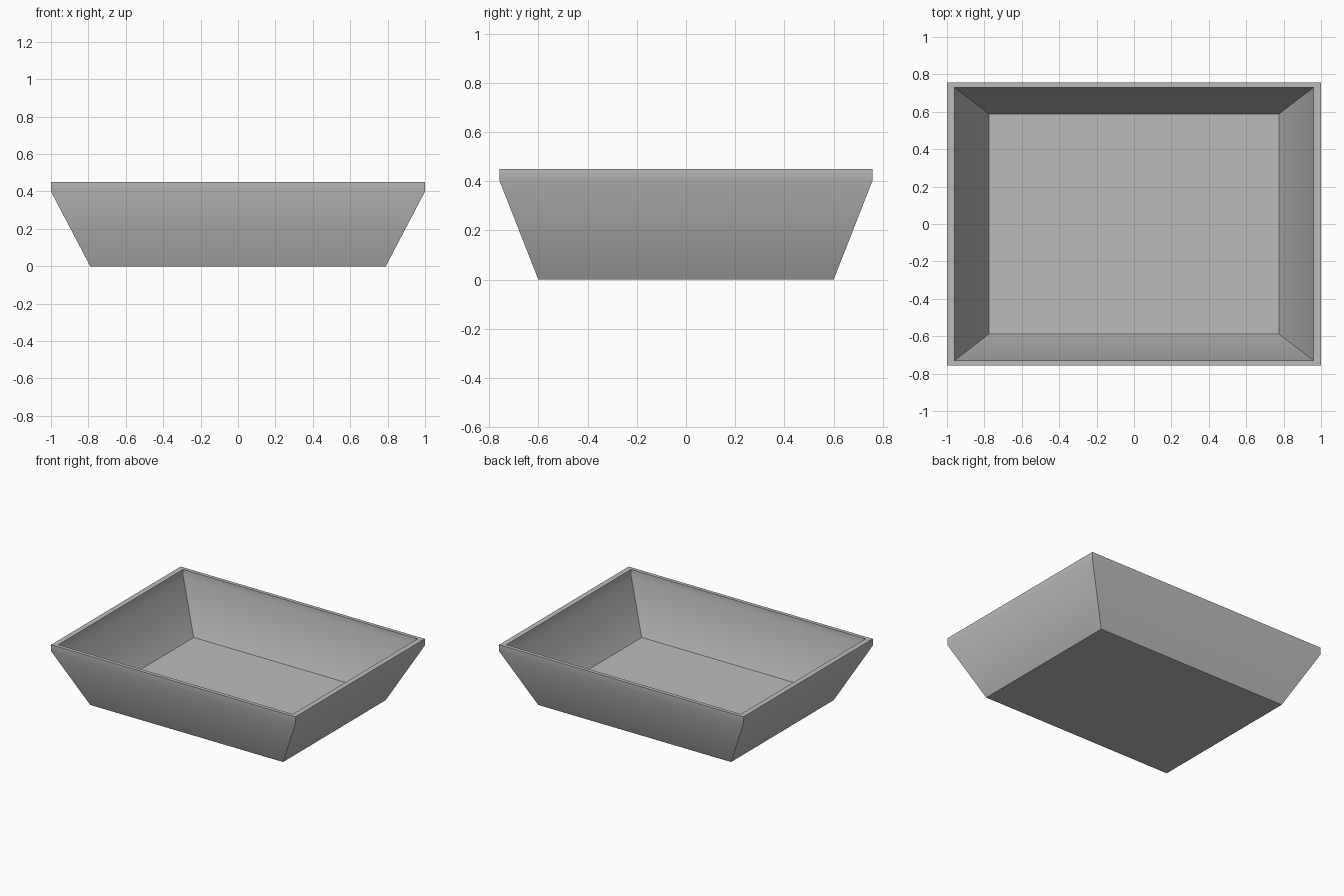
import bpy
import bmesh

cube = bpy.data.objects.get("Cube")
if cube:
    bpy.data.objects.remove(cube, do_unlink=True)

# Material
grey = bpy.data.materials.new("plain_grey")
grey.use_nodes = True
colour = (0.5, 0.5, 0.5, 1.0)
grey.diffuse_color = colour
grey.node_tree.nodes["Principled BSDF"].inputs["Base Color"].default_value = colour

# Wall section as (half width, half depth, height): outside up, over the rim, down inside
section = [
    (0.79, 0.60, 0.0),
    (1.0, 0.757, 0.40),
    (1.0, 0.757, 0.45),
    (0.96, 0.73, 0.45),
    (0.96, 0.73, 0.40),
    (0.775, 0.588, 0.05),
]
corners = [(-1, -1), (1, -1), (1, 1), (-1, 1)]

bm = bmesh.new()
rings = [[bm.verts.new((sx * w, sy * d, z)) for sx, sy in corners]
         for w, d, z in section]

# Flared walls and rim
for lower, upper in zip(rings, rings[1:]):
    for i in range(4):
        j = (i + 1) % 4
        bm.faces.new((lower[i], lower[j], upper[j], upper[i]))

# Underside and inner floor
bm.faces.new(rings[0][::-1])
bm.faces.new(rings[-1])
bmesh.ops.recalc_face_normals(bm, faces=bm.faces)

mesh = bpy.data.meshes.new("tray")
bm.to_mesh(mesh)
bm.free()
mesh.materials.append(grey)
tray = bpy.data.objects.new("tray", mesh)
bpy.context.collection.objects.link(tray)

# Soft bend below the rim, crisp edges elsewhere
bpy.ops.object.select_all(action='DESELECT')
tray.select_set(True)
bpy.context.view_layer.objects.active = tray
bpy.ops.object.shade_smooth_by_angle(angle=0.5236)
